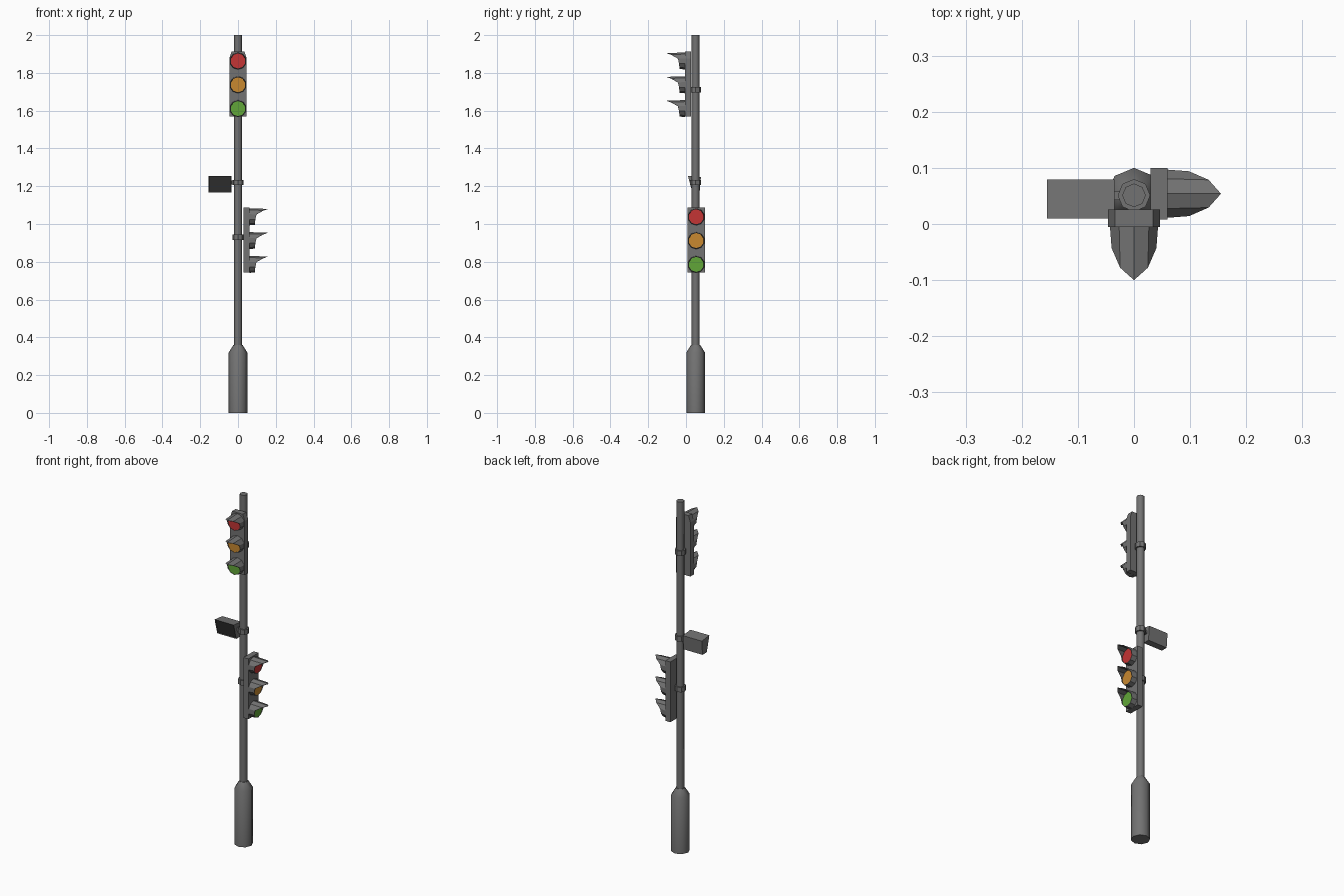
import bpy, bmesh, math
from mathutils import Matrix, Vector

if "Cube" in bpy.data.objects:
    bpy.data.objects.remove(bpy.data.objects["Cube"])


def mat(name, rgb):
    m = bpy.data.materials.new(name)
    m.diffuse_color = (*rgb, 1)
    m.use_nodes = True
    m.node_tree.nodes["Principled BSDF"].inputs["Base Color"].default_value = m.diffuse_color
    return m


GREY = mat("grey_metal", (0.17, 0.17, 0.17))
DARK = mat("dark_panel", (0.035, 0.035, 0.035))
RED = mat("red_lens", (0.55, 0.035, 0.035))
AMBER = mat("amber_lens", (0.58, 0.25, 0.03))
GREEN = mat("green_lens", (0.12, 0.38, 0.04))
PY = 0.051  # pole axis in y


def finish(name, bm, mats, xf=None, smooth=None):
    if xf:
        bmesh.ops.transform(bm, matrix=xf, verts=bm.verts)
    bmesh.ops.recalc_face_normals(bm, faces=bm.faces)
    me = bpy.data.meshes.new(name)
    bm.to_mesh(me)
    bm.free()
    ob = bpy.data.objects.new(name, me)
    bpy.context.collection.objects.link(ob)
    for m in mats:
        me.materials.append(m)
    if smooth:
        bpy.ops.object.select_all(action='DESELECT')
        ob.select_set(True)
        bpy.context.view_layer.objects.active = ob
        bpy.ops.object.shade_smooth_by_angle(angle=math.radians(smooth))
    return ob


def lathe(name, profile, sides, smooth=None):
    """Stack of (radius, z) rings around the pole axis, capped at both ends."""
    bm = bmesh.new()
    rings = []
    for r, z in profile:
        rings.append([bm.verts.new((r * math.sin(2 * math.pi * i / sides),
                                    PY + r * math.cos(2 * math.pi * i / sides), z))
                      for i in range(sides)])
    for a, b in zip(rings, rings[1:]):
        for i in range(sides):
            j = (i + 1) % sides
            bm.faces.new((a[i], a[j], b[j], b[i]))
    bm.faces.new(rings[0])
    bm.faces.new(rings[-1])
    return finish(name, bm, [GREY], smooth=smooth)


def prism(name, pts, vec, mats=(GREY,), xf=None):
    """Extrude a flat outline along a vector."""
    bm = bmesh.new()
    f = bm.faces.new([bm.verts.new(p) for p in pts])
    new = bmesh.ops.extrude_face_region(bm, geom=[f])
    bmesh.ops.translate(bm, vec=Vector(vec),
                        verts=[v for v in new["geom"] if isinstance(v, bmesh.types.BMVert)])
    return finish(name, bm, mats, xf)


def visor(name, z, xf):
    """Ten-sided tube, long at the top and short below, facing -y."""
    lengths = [0.095, 0.073, 0.038, 0.032, 0.03, 0.03]
    bm = bmesh.new()
    back, front = [], []
    for i in range(10):
        a = 2 * math.pi * i / 10
        k = min(i, 10 - i)
        for ring, r, y in ((back, 0.045, -0.005), (front, 0.042, -0.005 - lengths[k])):
            ring.append(bm.verts.new((r * math.sin(a), y, z + r * math.cos(a))))
    for i in range(10):
        j = (i + 1) % 10
        bm.faces.new((back[i], back[j], front[j], front[i]))
    ob = finish(name, bm, [GREY], xf)
    s = ob.modifiers.new("thickness", 'SOLIDIFY')
    s.thickness = 0.002


def lens(name, z, material, xf):
    pts = [(0.041 * math.sin(math.pi * i / 5), -0.033, z + 0.041 * math.cos(math.pi * i / 5))
           for i in range(10)]
    prism(name, pts, (0, 0.008, 0), [material], xf)


def signal(prefix, xf, chamfer):
    # housing outline, z measured from its bottom
    h, w, c = 0.345, 0.046, chamfer
    pts = [(-w, -0.005, 0), (w, -0.005, 0), (w, -0.005, h - 3 * c),
           (w - c, -0.005, h), (c - w, -0.005, h), (-w, -0.005, h - 3 * c)]
    if not c:
        pts = pts[:2] + pts[3:5]
    prism(prefix + "_housing", pts, (0, 0.031, 0), xf=xf)
    for n, (col, m) in enumerate((("green", GREEN), ("amber", AMBER), ("red", RED))):
        z = 0.043 + 0.126 * n
        visor(f"{prefix}_{col}_visor", z, xf)
        lens(f"{prefix}_{col}_lens", z, m, xf)


# pole and base
lathe("base", [(0.049, 0), (0.049, 0.32), (0.024, 0.36)], 8, 50)
lathe("pole", [(0.021, 0.34), (0.021, 2.0)], 8, 50)

# clamps around the pole
for name, z in (("upper_clamp", 1.71), ("panel_clamp", 1.22), ("lower_clamp", 0.93)):
    lathe(name, [(0.029, z - 0.014), (0.029, z + 0.014)], 8)

# signals: one facing front, one turned a quarter to face right
signal("front_signal", Matrix.Translation((0, 0, 1.568)), 0.012)
signal("side_signal", Matrix.Translation((0.055, 0.054, 0.743)) @ Matrix.Rotation(math.pi / 2, 4, 'Z'), 0)

# tilted box panel on the left, with a dark inset front
box = prism("panel_box", [(-0.155, 0.010, 1.255), (-0.155, 0.079, 1.248),
                          (-0.155, 0.072, 1.167), (-0.155, 0.034, 1.167)],
            (0.12, 0, 0), [GREY, DARK])
bm = bmesh.new()
bm.from_mesh(box.data)
face = min(bm.faces, key=lambda f: f.normal.y)
bmesh.ops.inset_individual(bm, faces=[face], thickness=0.004, depth=-0.004)
face.material_index = 1
bm.to_mesh(box.data)
bm.free()

# short arm joining the panel to its clamp
prism("panel_arm", [(-0.037, 0.043, 1.21), (-0.037, 0.059, 1.21),
                    (-0.037, 0.059, 1.23), (-0.037, 0.043, 1.23)], (0.03, 0, 0))
